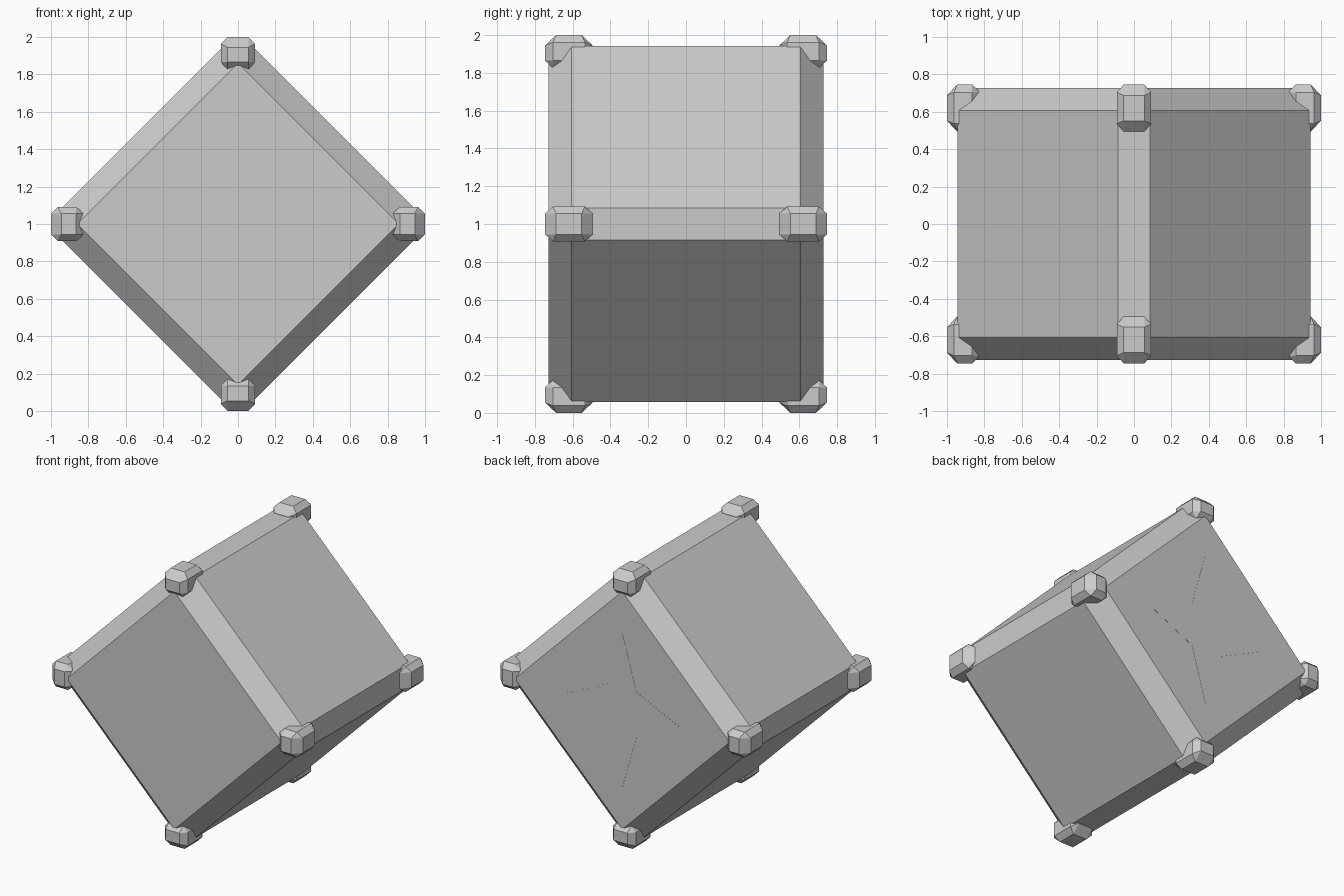
import bpy, bmesh
from math import pi
from mathutils import Matrix, Vector

if "Cube" in bpy.data.objects:
    bpy.data.objects.remove(bpy.data.objects["Cube"])

CENTRE = Matrix.Translation((0, 0, 1))


def make_object(name, bm, matrix):
    bmesh.ops.transform(bm, matrix=matrix, verts=bm.verts)
    bmesh.ops.recalc_face_normals(bm, faces=bm.faces)
    mesh = bpy.data.meshes.new(name)
    bm.to_mesh(mesh)
    bm.free()
    obj = bpy.data.objects.new(name, mesh)
    bpy.context.collection.objects.link(obj)
    return obj


# Chamfered cube standing on one edge
half, cham = 0.727, 0.12
bm = bmesh.new()
bmesh.ops.create_cube(bm, size=2 * half)
bmesh.ops.bevel(bm, geom=bm.edges[:], offset=cham, segments=1, affect='EDGES')
make_object("cube_body", bm, CENTRE @ Matrix.Rotation(pi / 4, 4, 'Y'))


def corner_cap(name, angle, side):
    # Faceted block at the top front or back corner, turned about the y axis
    bm = bmesh.new()
    for sx in (-1, 1):
        for sy in (-1, 1):
            y = lambda d: side * (0.62 + sy * d)
            for top in (True, False):
                z_end, z_x, z_y = (1.0, 0.962, 0.945) if top else (0.825, 0.865, 0.865)
                y_end = 0.068 if top else 0.085
                for co in ((sx * 0.055, y(y_end), z_end),
                           (sx * 0.092, y(0.084), z_x),
                           (sx * 0.055, y(0.126), z_y)):
                    bm.verts.new(co)
    bmesh.ops.convex_hull(bm, input=bm.verts[:])
    bmesh.ops.dissolve_limit(bm, angle_limit=0.02, verts=bm.verts[:], edges=bm.edges[:])
    make_object(name, bm, CENTRE @ Matrix.Rotation(angle, 4, 'Y'))


# Caps on all eight corners
for i, place in enumerate(("top", "right", "bottom", "left")):
    for side, end in ((-1, "front"), (1, "back")):
        corner_cap(f"{place}_{end}_corner_cap", i * pi / 2, side)

# Flat four-pointed panel on the back face, almost flush
bm = bmesh.new()
outline = [(0, 0.56), (0.114, 0.163), (0.46, 0), (0.114, -0.163),
           (0, -0.56), (-0.114, -0.163), (-0.46, 0), (-0.114, 0.163)]
face = bm.faces.new([bm.verts.new((x, half - 0.01, z)) for x, z in outline])
ext = bmesh.ops.extrude_face_region(bm, geom=[face])
bmesh.ops.translate(bm, vec=Vector((0, 0.011, 0)),
                    verts=[g for g in ext["geom"] if isinstance(g, bmesh.types.BMVert)])
make_object("back_star_panel", bm, CENTRE)
